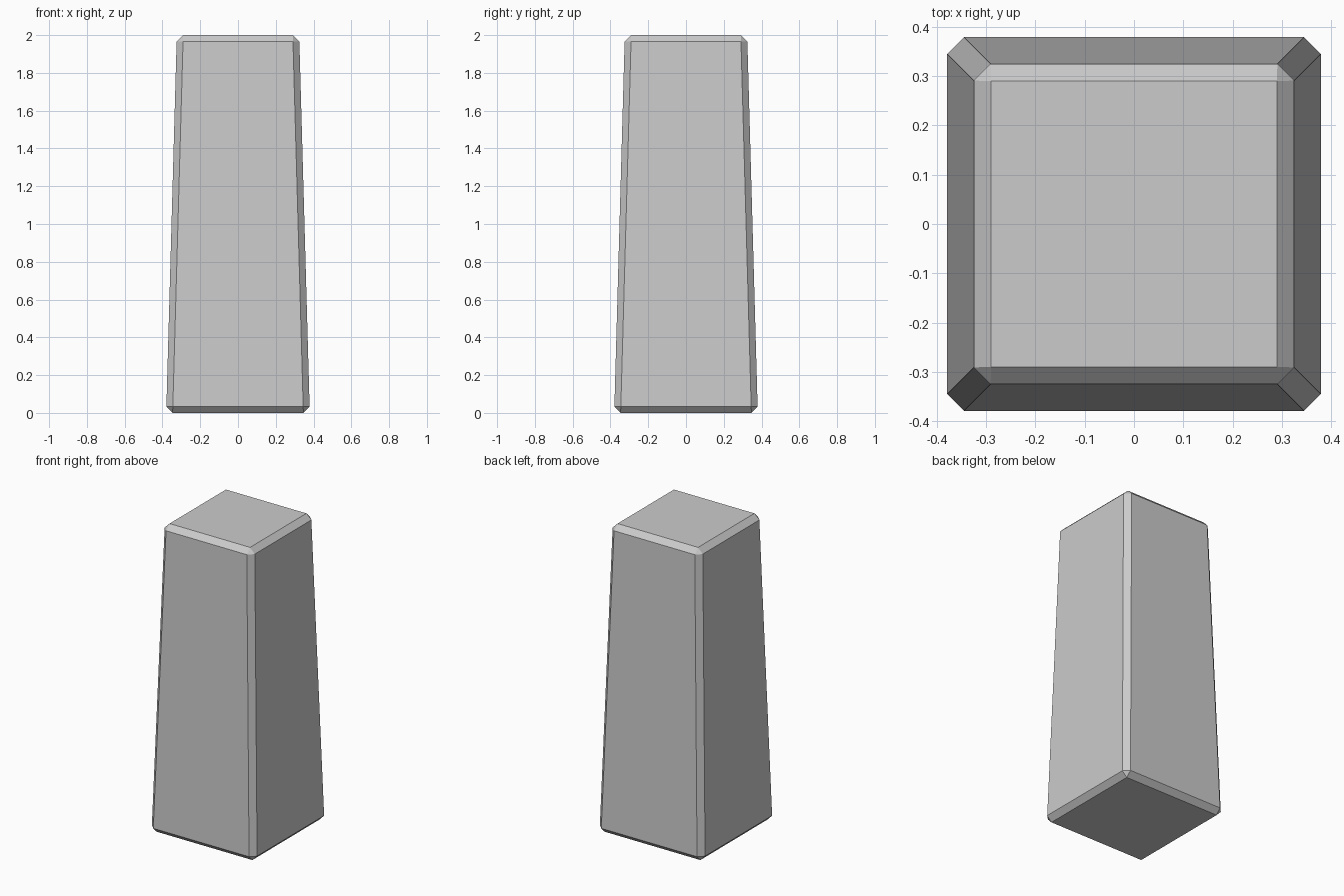
import bpy, bmesh

if "Cube" in bpy.data.objects:
    bpy.data.objects.remove(bpy.data.objects["Cube"])

HEIGHT, BOTTOM, TOP, CHAMFER = 2.0, 0.38, 0.324, 0.034

# Tapered square block
bm = bmesh.new()
bmesh.ops.create_cube(bm, size=2)
for v in bm.verts:
    half = TOP if v.co.z > 0 else BOTTOM
    v.co = (v.co.x * half, v.co.y * half, HEIGHT if v.co.z > 0 else 0)

# Flat chamfer on every edge
bmesh.ops.bevel(bm, geom=bm.edges[:], offset=CHAMFER, offset_type='OFFSET',
                segments=1, profile=0.5, affect='EDGES')
bmesh.ops.recalc_face_normals(bm, faces=bm.faces[:])

mesh = bpy.data.meshes.new("tapered_pillar")
bm.to_mesh(mesh)
bm.free()
pillar = bpy.data.objects.new("tapered_pillar", mesh)
bpy.context.collection.objects.link(pillar)
